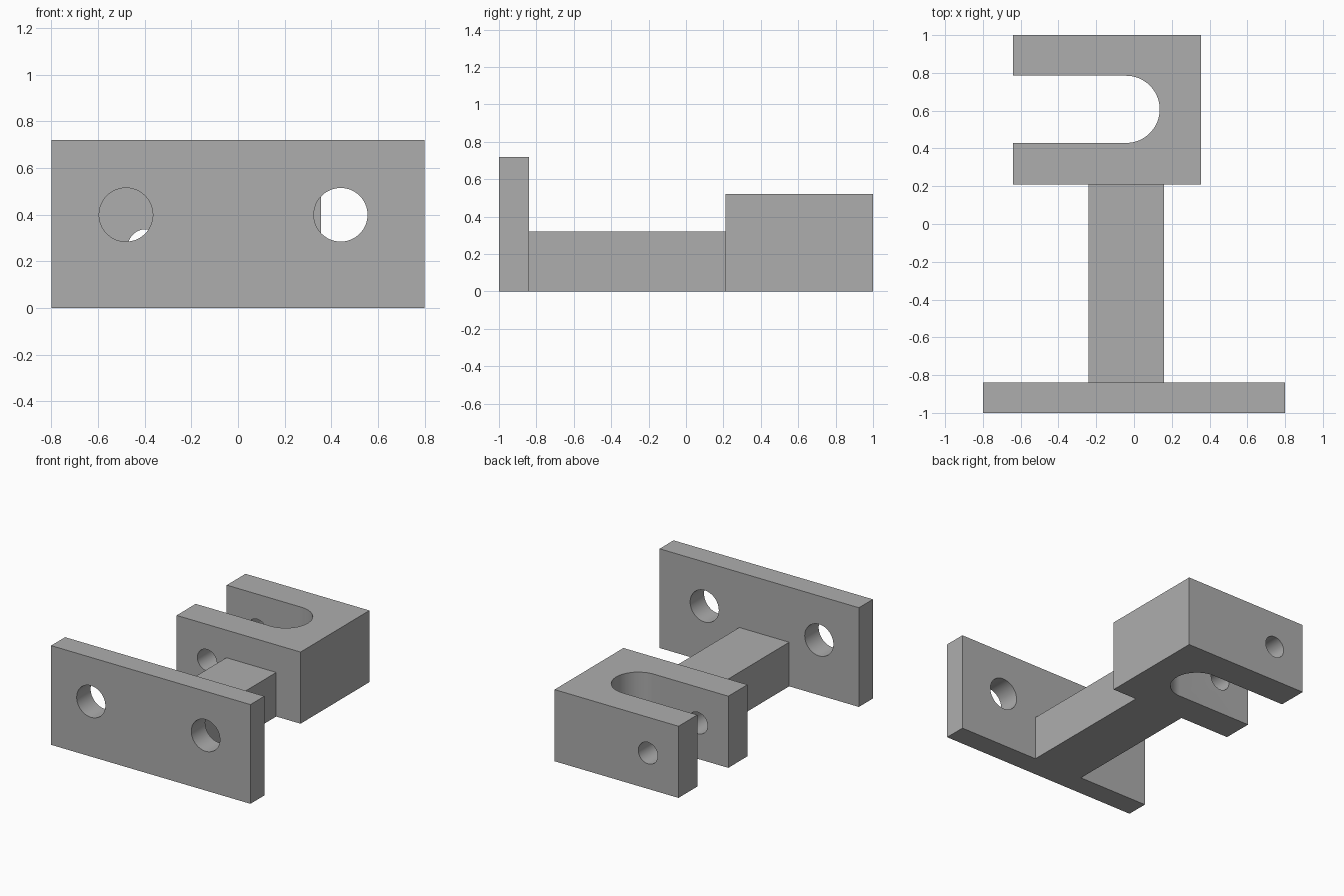
import bpy
import bmesh
from math import pi, sin, cos, radians
from mathutils import Matrix, Vector

cube = bpy.data.objects.get("Cube")
if cube:
    bpy.data.objects.remove(cube, do_unlink=True)

GREY = (0.42, 0.42, 0.42, 1.0)
grey = bpy.data.materials.new("plain grey")
grey.use_nodes = True
grey.diffuse_color = GREY
grey.node_tree.nodes["Principled BSDF"].inputs["Base Color"].default_value = GREY


def finish(name, bm):
    bmesh.ops.recalc_face_normals(bm, faces=bm.faces)
    mesh = bpy.data.meshes.new(name)
    bm.to_mesh(mesh)
    bm.free()
    mesh.materials.append(grey)
    obj = bpy.data.objects.new(name, mesh)
    bpy.context.collection.objects.link(obj)
    return obj


def box(name, low, high):
    low, high = Vector(low), Vector(high)
    bm = bmesh.new()
    place = Matrix.Translation((low + high) / 2) @ Matrix.Diagonal((*(high - low), 1))
    bmesh.ops.create_cube(bm, size=1, matrix=place)
    return finish(name, bm)


def drill(name, x, z, radius, y0, y1):
    """Cylinder along y, used to cut a round hole."""
    bm = bmesh.new()
    place = Matrix.Translation((x, (y0 + y1) / 2, z)) @ Matrix.Rotation(pi / 2, 4, "X")
    bmesh.ops.create_cone(bm, cap_ends=True, segments=64, radius1=radius,
                          radius2=radius, depth=y1 - y0, matrix=place)
    return finish(name, bm)


def slot(name, x_open, x_centre, y, radius, z0, z1):
    """Upright prism with one rounded end, open towards -x."""
    outline = [(x_open, y - radius)]
    for i in range(33):
        a = -pi / 2 + pi * i / 32
        outline.append((x_centre + radius * cos(a), y + radius * sin(a)))
    outline.append((x_open, y + radius))
    bm = bmesh.new()
    face = bm.faces.new([bm.verts.new((px, py, z0)) for px, py in outline])
    top = bmesh.ops.extrude_face_region(bm, geom=[face])["geom"]
    bmesh.ops.translate(bm, vec=(0, 0, z1 - z0),
                        verts=[v for v in top if isinstance(v, bmesh.types.BMVert)])
    return finish(name, bm)


def combine(target, tool, operation):
    mod = target.modifiers.new(tool.name, "BOOLEAN")
    mod.operation = operation
    mod.solver = "EXACT"
    mod.object = tool
    tool.hide_render = True
    bpy.context.view_layer.objects.active = target
    bpy.ops.object.modifier_apply(modifier=mod.name)
    bpy.data.objects.remove(tool, do_unlink=True)


# Mounting plate, connecting bar and fork block, fused into one solid
bracket = box("mounting_bracket", (-0.8, -1, 0), (0.8, -0.84, 0.72))
combine(bracket, box("bar", (-0.24, -0.9, 0), (0.16, 0.3, 0.32)), "UNION")
combine(bracket, box("fork_block", (-0.64, 0.21, 0), (0.355, 1, 0.52)), "UNION")

# Rounded slot between the fork arms
combine(bracket, slot("fork_slot", -0.8, -0.042, 0.607, 0.178, -0.1, 0.7), "DIFFERENCE")

# Two bolt holes in the plate and a pin hole through both arms
for x in (-0.48, 0.44):
    combine(bracket, drill("bolt_hole", x, 0.4, 0.115, -1.1, -0.7), "DIFFERENCE")
combine(bracket, drill("pin_hole", -0.395, 0.26, 0.078, 0.1, 1.1), "DIFFERENCE")

# Smooth curved walls, crisp edges
bpy.ops.object.select_all(action="DESELECT")
bracket.select_set(True)
bpy.context.view_layer.objects.active = bracket
bpy.ops.object.shade_smooth_by_angle(angle=radians(30))
